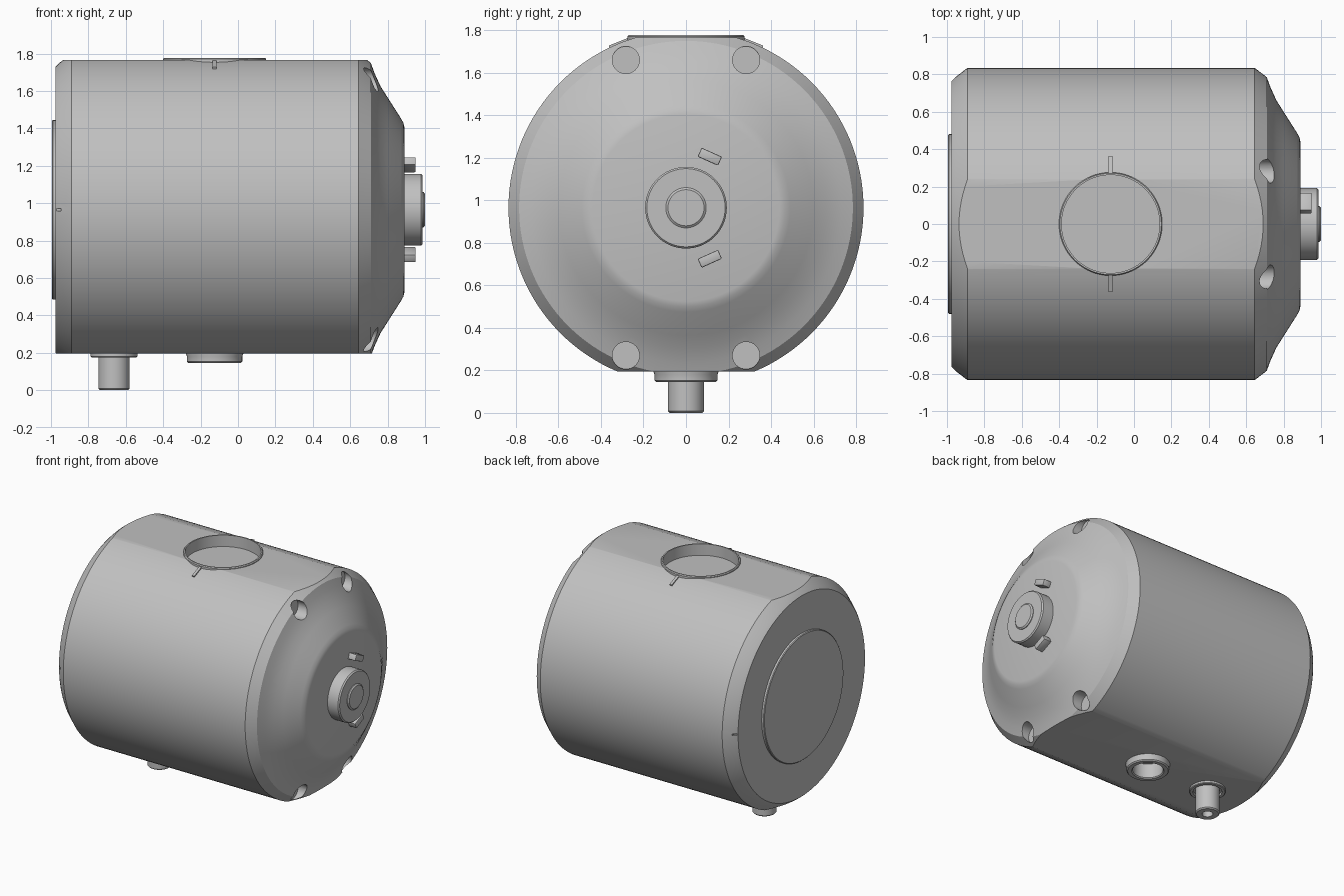
import bpy, bmesh, math
from mathutils import Matrix, Vector

cube = bpy.data.objects.get("Cube")
if cube:
    bpy.data.objects.remove(cube, do_unlink=True)

grey = bpy.data.materials.new("plain grey")
grey.use_nodes = True
grey.diffuse_color = (0.53, 0.53, 0.53, 1)
grey.node_tree.nodes["Principled BSDF"].inputs["Base Color"].default_value = grey.diffuse_color

MID = 0.965            # height of the drum axis
ALONG_X = Matrix.Rotation(math.pi / 2, 4, 'Y')


def add(name, bm, smooth=True):
    bmesh.ops.recalc_face_normals(bm, faces=bm.faces)
    me = bpy.data.meshes.new(name)
    bm.to_mesh(me)
    bm.free()
    me.materials.append(grey)
    ob = bpy.data.objects.new(name, me)
    bpy.context.collection.objects.link(ob)
    if smooth:
        shade(ob)
    return ob


def shade(ob):
    bpy.ops.object.select_all(action='DESELECT')
    ob.select_set(True)
    bpy.context.view_layer.objects.active = ob
    bpy.ops.object.shade_smooth_by_angle(angle=math.radians(28))


def lathe(profile, at, along_x=False, steps=64, closed=False):
    """Spin (radius, distance) points round z, or round x."""
    bm = bmesh.new()
    vs = [bm.verts.new((r, 0, d)) for r, d in profile]
    es = [bm.edges.new(p) for p in zip(vs, vs[1:])]
    if closed:
        es.append(bm.edges.new((vs[-1], vs[0])))
    bmesh.ops.spin(bm, geom=vs + es, cent=(0, 0, 0), axis=(0, 0, 1),
                   angle=2 * math.pi, steps=steps)
    bmesh.ops.remove_doubles(bm, verts=bm.verts, dist=1e-4)
    m = Matrix.Translation(at) @ (ALONG_X if along_x else Matrix())
    bmesh.ops.transform(bm, matrix=m, verts=bm.verts)
    return bm


def rod(r, a, b):
    return [(0, a), (r, a), (r, b), (0, b)]


def box(size, matrix):
    bm = bmesh.new()
    bmesh.ops.create_cube(bm, size=1, matrix=matrix @ Matrix.Diagonal((*size, 1)))
    return bm


def cut(ob, bm):
    cutter = add("cutter", bm, False)
    cutter.hide_render = True
    mod = ob.modifiers.new("cut", 'BOOLEAN')
    mod.operation, mod.solver, mod.object = 'DIFFERENCE', 'EXACT', cutter
    bpy.context.view_layer.objects.active = ob
    bpy.ops.object.modifier_apply(modifier=mod.name)
    bpy.data.objects.remove(cutter, do_unlink=True)


# Drum with chamfered back and conical front, sliced flat above and below
drum = lathe([(0, -0.975), (0.765, -0.975), (0.785, -0.955), (0.835, -0.89),
              (0.835, 0.645), (0.785, 0.71), (0.73, 0.73), (0.66, 0.762),
              (0.6, 0.8), (0.49, 0.87), (0.465, 0.884), (0.44, 0.89), (0, 0.89)],
             (0, 0, MID), True, 128)
for z, up in ((1.765, 1), (0.195, -1)):
    hit = bmesh.ops.bisect_plane(drum, geom=drum.verts[:] + drum.edges[:] + drum.faces[:],
                                 plane_co=(0, 0, z), plane_no=(0, 0, up), clear_outer=True)
    rim = [e for e in hit["geom_cut"] if isinstance(e, bmesh.types.BMEdge)]
    bmesh.ops.holes_fill(drum, edges=rim, sides=0)
body = add("drum_body", drum, False)

# Bolt pockets, wells and index nicks
for y in (-0.283, 0.283):
    for z in (1.66, 0.27):
        cut(body, lathe(rod(0.064, 0.66, 0.9), (0, y, z), True, 32))
cut(body, lathe(rod(0.268, 1.69, 1.9), (-0.125, 0, 0)))
cut(body, lathe(rod(0.105, 0.1, 0.26), (-0.125, 0, 0)))
for y in (-0.8, 0.8):
    cut(body, box((0.06, 0.06, 0.014), Matrix.Translation((-0.975, y, MID))))
shade(body)

# Back cover
add("back_cover", lathe([(0, -0.97), (0.48, -0.97), (0.48, -0.99), (0.475, -0.995), (0, -0.995)],
                        (0, 0, MID), True, 96))

# Top port rim with its two marker ribs
add("top_port_rim", lathe([(0.262, 1.685), (0.276, 1.685), (0.276, 1.77), (0.271, 1.777),
                           (0.262, 1.777)], (-0.125, 0, 0), steps=96, closed=True))
for side in (-1, 1):
    tilt = Matrix.Translation((-0.125, side * 0.315, 1.735)) @ Matrix.Rotation(-side * 0.38, 4, 'X')
    add("port_marker_rib", box((0.02, 0.095, 0.022), tilt), False)

# Bottom port collar
add("bottom_port_collar", lathe([(0.105, 0.25), (0.105, 0.152), (0.112, 0.145), (0.14, 0.145),
                                 (0.148, 0.153), (0.148, 0.18), (0.155, 0.2), (0.155, 0.25)],
                                (-0.125, 0, 0), closed=True))

# Drain pipe with hollow end and grooved flange
add("drain_pipe", lathe([(0, 0.08), (0.037, 0.08), (0.037, 0.0), (0.076, 0.0), (0.084, 0.008),
                         (0.084, 0.25), (0, 0.25)], (-0.663, 0, 0), steps=48))
add("drain_flange", lathe([(0.1, 0.21), (0.1, 0.176), (0.12, 0.176), (0.125, 0.181),
                           (0.125, 0.21)], (-0.663, 0, 0), closed=True))

# Front knob
add("front_knob", lathe([(0, 0.88), (0.192, 0.88), (0.192, 0.978), (0.184, 0.987), (0, 0.987)],
                        (0, 0, MID), True))
add("knob_button", lathe([(0, 0.98), (0.095, 0.98), (0.095, 0.992), (0.085, 1.0), (0, 1.0)],
                         (0, 0, MID), True))

# Pair of stop lugs beside the knob
for side in (-1, 1):
    spin = Matrix.Translation((0.917, 0.112, MID + side * 0.24)) @ Matrix.Rotation(-side * 0.42, 4, 'X')
    lug = box((0.066, 0.105, 0.046), spin)
    bmesh.ops.bevel(lug, geom=lug.edges[:], offset=0.006, segments=2, affect='EDGES', profile=0.5)
    add("stop_lug", lug)
